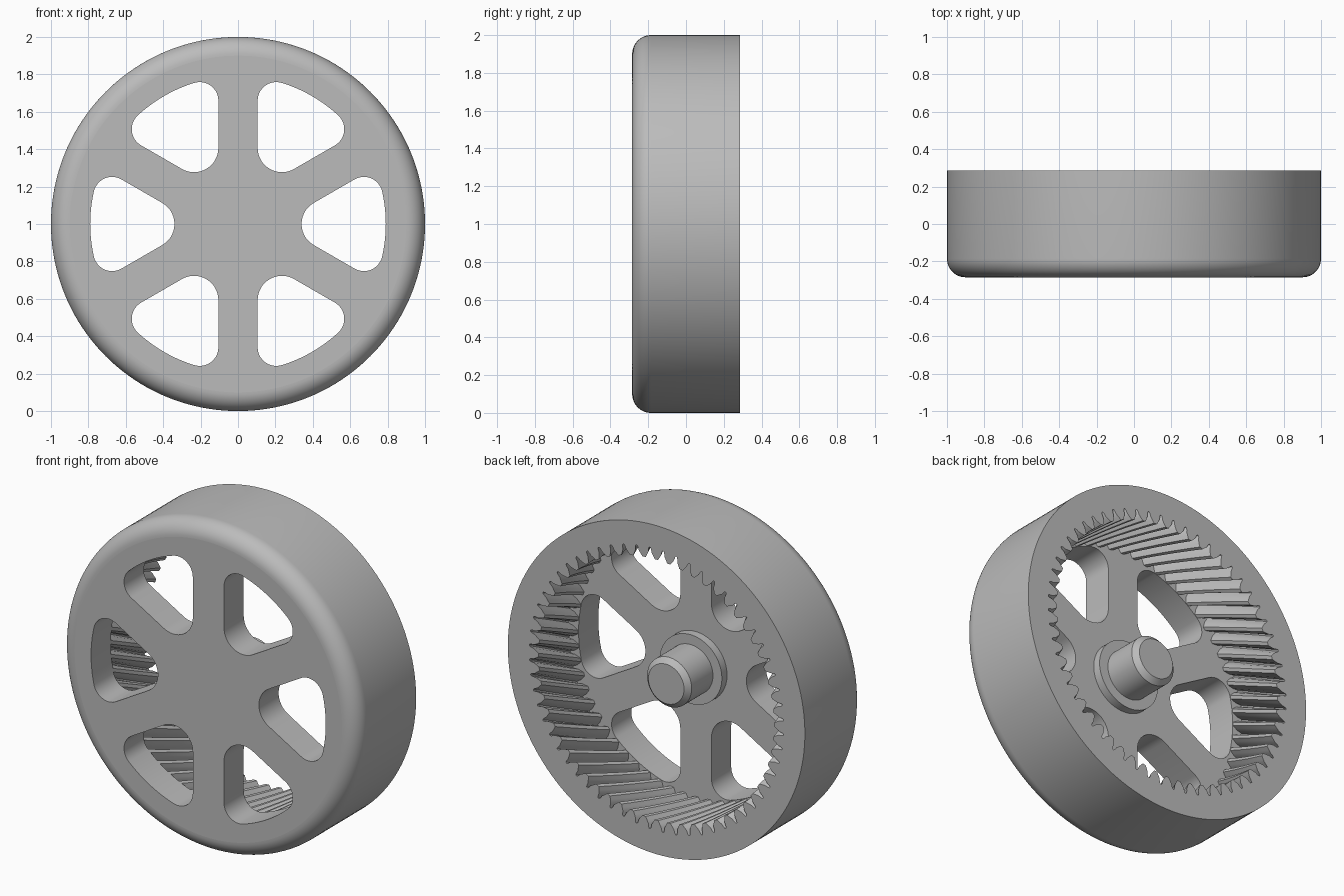
import bpy, bmesh
from math import sin, cos, asin, sqrt, pi, tau, radians

if "Cube" in bpy.data.objects:
    bpy.data.objects.remove(bpy.data.objects["Cube"])

HALF = 0.285            # half the wheel width
FLOOR = -0.095          # inner face of the spoked disc
TEETH = 60
TIP, ROOT = 0.793, 0.857

grey = bpy.data.materials.new("plain grey")
grey.use_nodes = True
colour = (0.5, 0.5, 0.5, 1)
grey.diffuse_color = colour
grey.node_tree.nodes["Principled BSDF"].inputs["Base Color"].default_value = colour


def loft(bm, rings):
    """Skin a list of closed rings and cap both ends."""
    loops = [[bm.verts.new(p) for p in ring] for ring in rings]
    n = len(loops[0])
    for a, b in zip(loops, loops[1:]):
        for i in range(n):
            j = (i + 1) % n
            bm.faces.new((a[i], a[j], b[j], b[i]))
    bm.faces.new(loops[0])
    bm.faces.new(loops[-1])


def make(name, bodies):
    bm = bmesh.new()
    for rings in bodies:
        loft(bm, rings)
    bmesh.ops.recalc_face_normals(bm, faces=bm.faces[:])
    mesh = bpy.data.meshes.new(name)
    bm.to_mesh(mesh)
    bm.free()
    mesh.materials.append(grey)
    obj = bpy.data.objects.new(name, mesh)
    bpy.context.collection.objects.link(obj)
    return obj


def polar(r, a, y):
    return (r * cos(a), y, 1 + r * sin(a))


def lathe(profile, n):
    return [[polar(r, tau * i / n, y) for i in range(n)] for r, y in profile]


def activate(obj):
    bpy.ops.object.select_all(action='DESELECT')
    obj.select_set(True)
    bpy.context.view_layer.objects.active = obj


def cut(obj, cutter):
    activate(obj)
    mod = obj.modifiers.new("cut", 'BOOLEAN')
    mod.operation, mod.solver, mod.object = 'DIFFERENCE', 'EXACT', cutter
    cutter.hide_render = True
    bpy.ops.object.modifier_apply(modifier=mod.name)
    bpy.data.objects.remove(cutter)


def smooth(obj):
    activate(obj)
    bpy.ops.object.shade_smooth_by_angle(angle=radians(25))
    for f in obj.data.polygons:
        if abs(f.normal.y) > 0.999:
            f.use_smooth = False


# Wheel body with a rounded front edge
fillet = 0.1
steps = 12
profile = [(1 - fillet + fillet * sin(pi / 2 * i / steps),
            -HALF + fillet - fillet * cos(pi / 2 * i / steps)) for i in range(steps + 1)]
wheel = make("wheel", [lathe(profile + [(1, HALF)], 160)])


# Toothed cavity, open at the back, with slanted teeth
def gear_ring(y):
    pitch = tau / TEETH
    twist = 0.216 * (y - HALF) / (HALF - FLOOR)
    mid = (TIP + ROOT) / 2
    shape = [(-0.37, mid + 0.003), (-0.26, mid - 0.014), (-0.13, TIP), (0.13, TIP),
             (0.26, mid - 0.014), (0.37, mid + 0.003)]
    shape = [(-0.4, ROOT - 0.012)] + shape + [(0.4, ROOT - 0.012), (0.45, ROOT), (0.55, ROOT)]
    return [polar(r, pitch * (k + t) + twist, y) for k in range(TEETH) for t, r in shape]


layers = 8
cavity = make("cavity_cutter", [[gear_ring(FLOOR + (HALF + 0.05 - FLOOR) * i / layers)
                                 for i in range(layers + 1)]])
cut(wheel, cavity)


# Six rounded windows between the spokes
def arc(cx, cz, r, a, b, n):
    return [(cx + r * cos(a + (b - a) * i / n), cz + r * sin(a + (b - a) * i / n))
            for i in range(n + 1)]


spoke, inner, corner, reach = 0.105, 0.13, 0.1, 0.79
far = reach - corner
swing = pi / 6 - asin((spoke + corner) / far)
cx, cz = far * cos(swing), far * sin(swing)
window = arc(2 * (spoke + inner), 0, inner, tau / 3, 2 * tau / 3, 16)
window += arc(cx, -cz, corner, -tau / 3, -swing, 14)
window += arc(0, 0, reach, -swing, swing, 10)[1:-1]
window += arc(cx, cz, corner, swing, tau / 3, 14)


def window_ring(turn, y):
    c, s = cos(turn), sin(turn)
    return [(x * c - z * s, y, 1 + x * s + z * c) for x, z in window]


windows = make("window_cutter", [[window_ring(k * pi / 3, y) for y in (-0.4, 0.05)]
                                 for k in range(6)])
cut(wheel, windows)
smooth(wheel)

# Collar and chamfered axle stub on the inner face
hub = make("axle_stub", [lathe([(0.21, -0.15), (0.21, -0.045), (0.15, -0.045),
                                (0.15, 0.16), (0.12, 0.19)], 64)])
smooth(hub)
